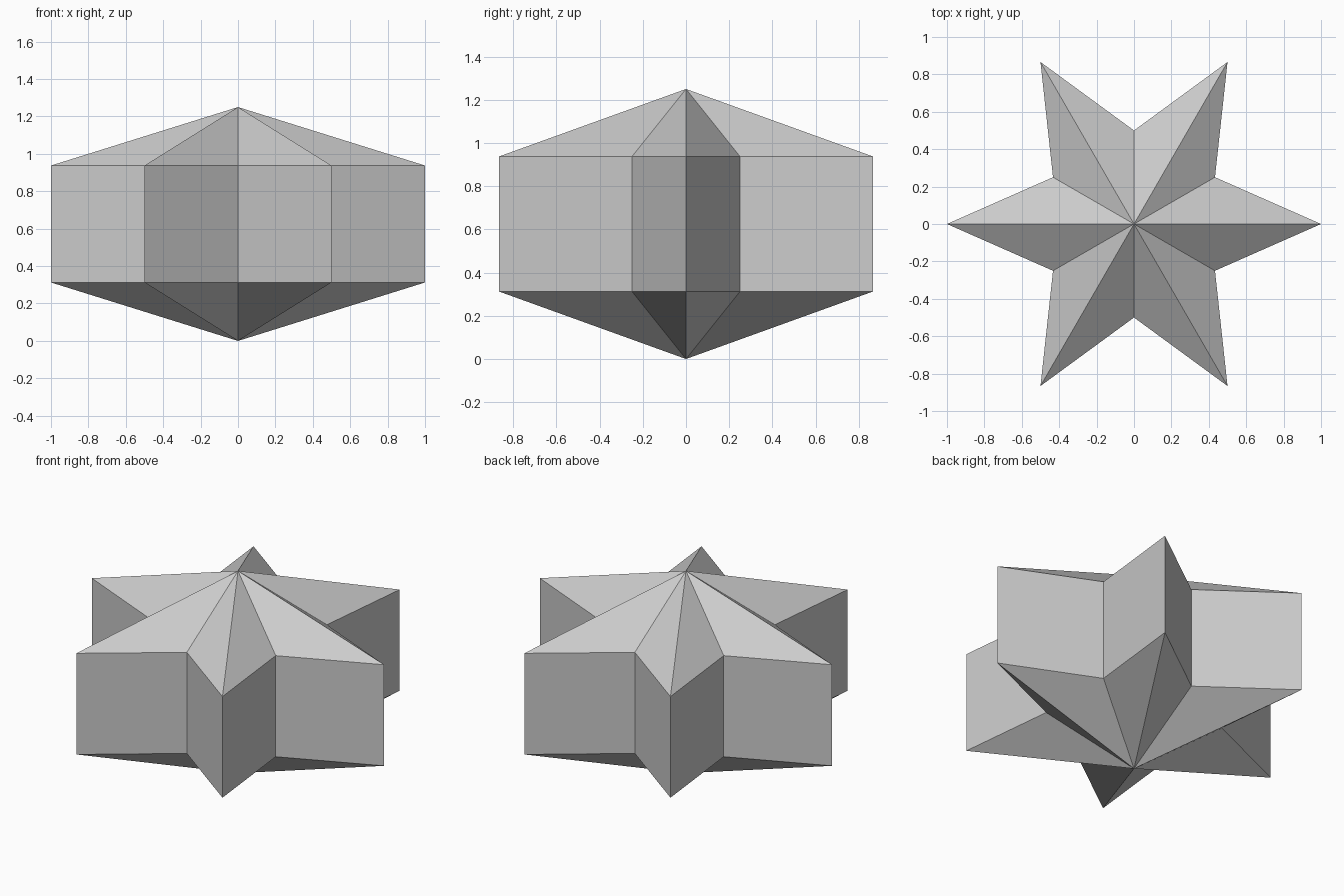
import bpy, bmesh
from math import cos, sin, pi

if "Cube" in bpy.data.objects:
    bpy.data.objects.remove(bpy.data.objects["Cube"])

POINTS, OUTER, INNER = 6, 1.0, 0.5
HEIGHT, Z_LOW, Z_HIGH = 1.25, 0.3125, 0.9375

bm = bmesh.new()


def star_ring(z):
    """Ring of alternating tip and valley vertices."""
    ring = []
    for i in range(2 * POINTS):
        r = INNER if i % 2 else OUTER
        a = pi * i / POINTS
        ring.append(bm.verts.new((r * cos(a), r * sin(a), z)))
    return ring


low, high = star_ring(Z_LOW), star_ring(Z_HIGH)
bottom = bm.verts.new((0, 0, 0))
top = bm.verts.new((0, 0, HEIGHT))

# Straight walls, with a shallow pointed cap above and below
for i in range(2 * POINTS):
    j = (i + 1) % (2 * POINTS)
    bm.faces.new((low[i], low[j], high[j], high[i]))
    bm.faces.new((high[i], high[j], top))
    bm.faces.new((low[j], low[i], bottom))

bmesh.ops.recalc_face_normals(bm, faces=bm.faces)
mesh = bpy.data.meshes.new("six_pointed_star")
bm.to_mesh(mesh)
bm.free()
star = bpy.data.objects.new("six_pointed_star", mesh)
bpy.context.collection.objects.link(star)
